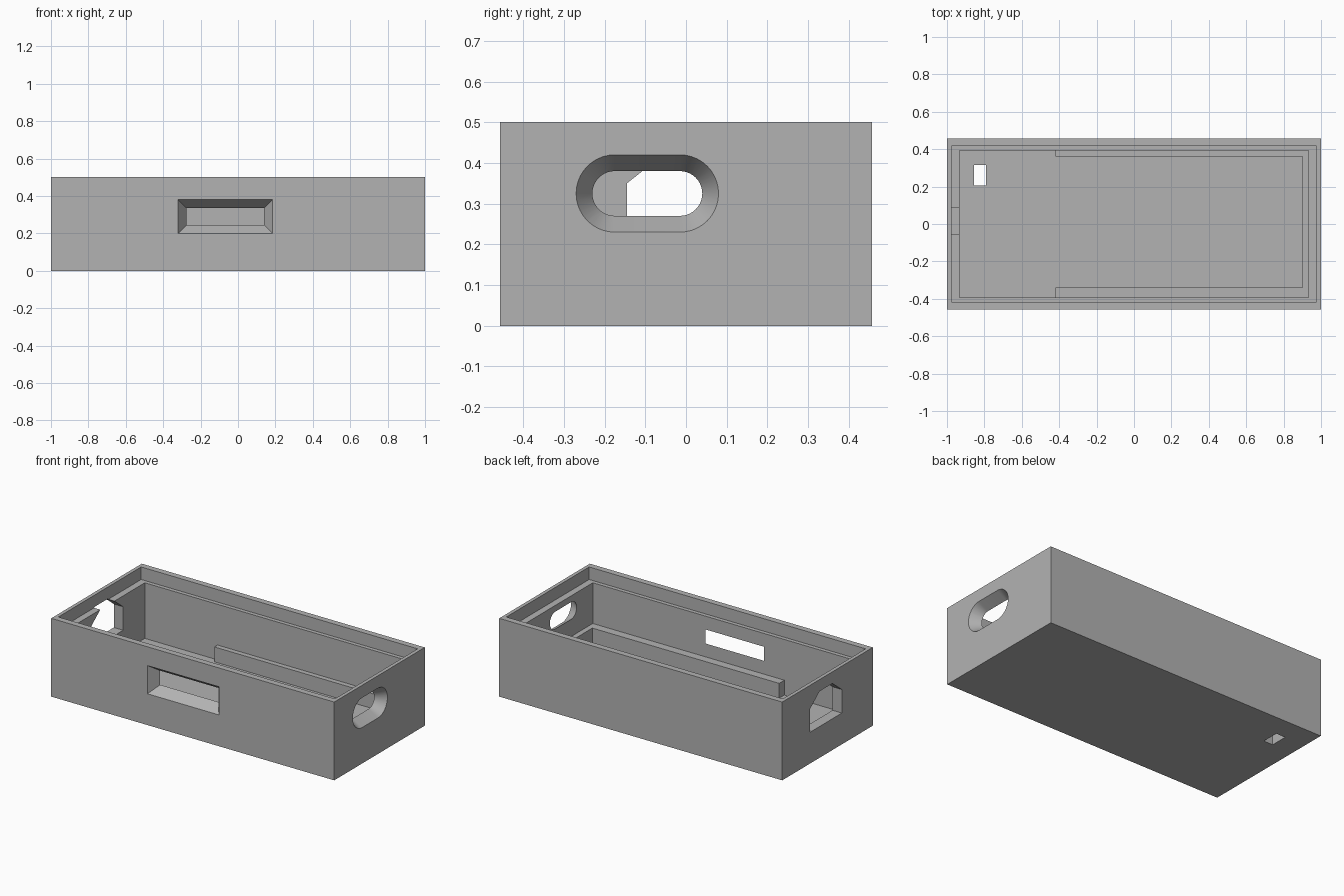
import bpy, bmesh, math
from mathutils import Vector

if "Cube" in bpy.data.objects:
    bpy.data.objects.remove(bpy.data.objects["Cube"], do_unlink=True)

# Single grey plastic
GREY = (0.45, 0.45, 0.45, 1)
grey = bpy.data.materials.new("grey_plastic")
grey.use_nodes = True
grey.diffuse_color = GREY
grey.node_tree.nodes["Principled BSDF"].inputs["Base Color"].default_value = GREY


def loft(name, start, end):
    """Closed solid between two rings with equal point counts."""
    bm = bmesh.new()
    a = [bm.verts.new(p) for p in start]
    b = [bm.verts.new(p) for p in end]
    bm.faces.new(a)
    bm.faces.new(b)
    for i in range(len(a)):
        j = (i + 1) % len(a)
        bm.faces.new((a[i], a[j], b[j], b[i]))
    bmesh.ops.recalc_face_normals(bm, faces=bm.faces)
    mesh = bpy.data.meshes.new(name)
    bm.to_mesh(mesh)
    bm.free()
    mesh.materials.append(grey)
    obj = bpy.data.objects.new(name, mesh)
    bpy.context.collection.objects.link(obj)
    return obj


def block(name, x0, x1, y0, y1, z0, z1):
    ring = [(x0, y0), (x1, y0), (x1, y1), (x0, y1)]
    return loft(name, [(x, y, z0) for x, y in ring], [(x, y, z1) for x, y in ring])


def cut(target, cutter):
    """Subtract the cutter, then discard it."""
    cutter.hide_render = True
    mod = target.modifiers.new("cut", "BOOLEAN")
    mod.operation, mod.solver, mod.object = "DIFFERENCE", "EXACT", cutter
    bpy.context.view_layer.update()
    evaluated = target.evaluated_get(bpy.context.evaluated_depsgraph_get())
    mesh = bpy.data.meshes.new_from_object(evaluated)
    target.modifiers.clear()
    target.data = mesh
    bpy.data.objects.remove(cutter, do_unlink=True)


HX, HY, TOP = 1.0, 0.457, 0.5
IX, IY = 0.934, 0.393
FLOOR, SHELF = 0.065, 0.42

# Open tray with a stepped rim
tray = block("tray", -HX, HX, -HY, HY, 0, TOP)
cut(tray, block("cavity", -IX, IX, -IY, IY, FLOOR, 0.6))
cut(tray, block("rim_step", -0.977, 0.977, -0.418, 0.418, SHELF, 0.6))


# Tapered window through the front wall
def window_ring(y):
    inset = 0.045 * (y + HY) / (HY - IY)
    w, h = 0.252 - inset, 0.09 - inset
    return [(-0.068 + sx * w, y, 0.29 + sz * h)
            for sx, sz in ((-1, -1), (1, -1), (1, 1), (-1, 1))]


cut(tray, loft("window", window_ring(-HY - 0.01), window_ring(-IY + 0.01)))


# Tapered rounded slot through the +x wall
def slot_ring(x, steps=20):
    r = 0.095 - 0.04 * (HX - x) / (HX - IX)
    ring = []
    for side in (1, -1):
        for i in range(steps + 1):
            t = math.pi * (i / steps - 0.5)
            ring.append((x, -0.095 + side * (0.08 + r * math.cos(t)),
                         0.325 + side * r * math.sin(t)))
    return ring


cut(tray, loft("slot", slot_ring(HX + 0.01), slot_ring(IX - 0.01)))

# Opening with chamfered top corners through the -x wall
outline = [(-0.145, 0.2), (0.175, 0.2), (0.175, 0.35),
           (0.08, 0.425), (-0.05, 0.425), (-0.145, 0.35)]
cut(tray, loft("opening", [(-1.1, y, z) for y, z in outline],
               [(-0.9, y, z) for y, z in outline]))

# Small rectangular hole in the floor
cut(tray, block("floor_hole", -0.855, -0.79, 0.205, 0.315, -0.1, 0.2))

# U-shaped support ledge along the front, back and +x walls
ledge = block("support_ledge", -0.42, IX, -IY, IY, FLOOR, 0.16)
cut(ledge, block("ledge_gap", -0.6, 0.9, -0.34, 0.361, 0, 0.3))

for obj in (tray, ledge):
    bpy.ops.object.select_all(action="DESELECT")
    obj.select_set(True)
    bpy.context.view_layer.objects.active = obj
    bpy.ops.object.shade_smooth_by_angle(angle=math.radians(30))
